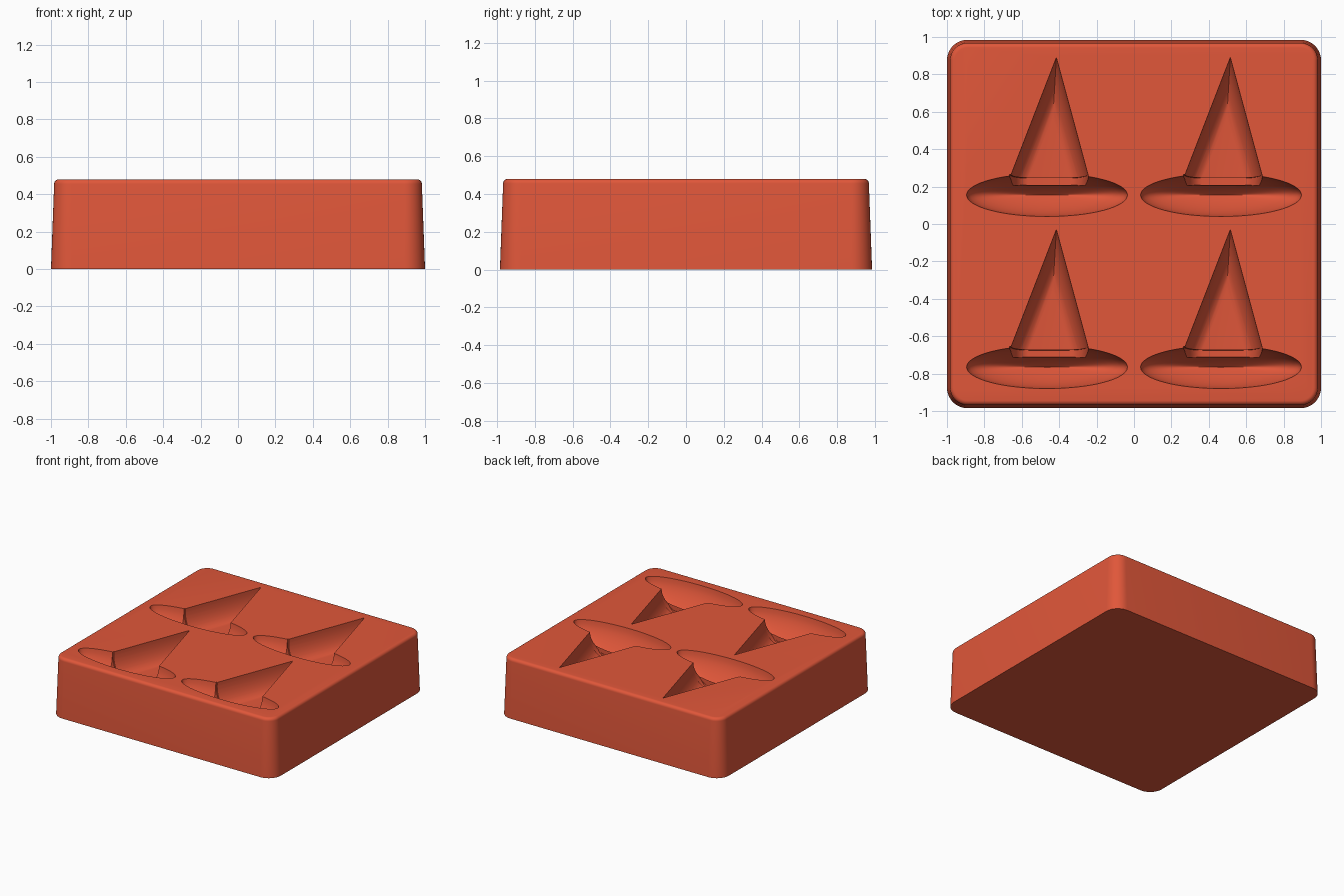
import bpy, bmesh, math
from mathutils import Vector

cube = bpy.data.objects.get("Cube")
if cube:
    bpy.data.objects.remove(cube, do_unlink=True)

HEIGHT = 0.48
STEPS = 10
HATS = [(x, y) for x in (-0.465, 0.465) for y in (0.155, -0.765)]

clay = bpy.data.materials.new("terracotta_red")
clay.use_nodes = True
colour = (0.75, 0.095, 0.042, 1)
clay.diffuse_color = colour
clay.node_tree.nodes["Principled BSDF"].inputs["Base Color"].default_value = colour


def loft(bm, rings):
    """Closed solid through a list of equal-length rings."""
    loops = [[bm.verts.new(p) for p in ring] for ring in rings]
    for a, b in zip(loops, loops[1:]):
        for i in range(len(a)):
            j = (i + 1) % len(a)
            bm.faces.new((a[i], a[j], b[j], b[i]))
    bm.faces.new(loops[0])
    bm.faces.new(loops[-1])


def finish(name, bm):
    bmesh.ops.recalc_face_normals(bm, faces=bm.faces)
    mesh = bpy.data.meshes.new(name)
    bm.to_mesh(mesh)
    bm.free()
    mesh.materials.append(clay)
    obj = bpy.data.objects.new(name, mesh)
    bpy.context.collection.objects.link(obj)
    return obj


def rounded_rect(inset, z, radius=0.11, segments=10):
    hx, hy, r = 1 - inset, 0.985 - inset, radius - inset
    ring = []
    for k, (sx, sy) in enumerate(((1, 1), (-1, 1), (-1, -1), (1, -1))):
        for i in range(segments + 1):
            a = math.pi / 2 * (k + i / segments)
            ring.append((sx * (hx - r) + r * math.cos(a),
                         sy * (hy - r) + r * math.sin(a), z))
    return ring


# Outlines of the hat parts at relative depth t, measured from the brim centre
def brim(t):
    rx = 0.43 * math.sqrt(1 - t * t)
    ry = 0.115 * (1 - t ** 1.7)
    n = 64
    return [(rx * math.cos(2 * math.pi * i / n),
             ry * math.sin(2 * math.pi * i / n)) for i in range(n)]


def crown(t):
    d = 0.1 * (1 - math.sqrt(1 - t * t))
    half = math.atan(0.21 / 0.64)
    w = 0.225 - d / math.cos(half)
    tip = Vector((0.05, 0.735)).lerp(Vector((0.01, 0.05)), d / math.sin(half) / 0.685)
    return [(0.01 - w, 0.05), (0.01 + w, 0.05), tip]


def band(t):
    w = 0.21 - 0.1 * (1 - math.sqrt(1 - t * t))
    y0, y1 = 0.045 + 0.008 * t, 0.11 - 0.02 * t
    return [(0.01 - w, y0), (0.01 + w, y0), (0.01 + w, y1), (0.01 - w, y1)]


def cavity_cutter(name, outline, depth, t_max):
    bm = bmesh.new()
    for cx, cy in HATS:
        levels = [(0, HEIGHT + 0.1)]
        for i in range(STEPS + 1):
            t = t_max * math.sin(math.pi / 2 * i / STEPS)
            levels.append((t, HEIGHT - depth * t))
        loft(bm, [[(cx + x, cy + y, z) for x, y in outline(t)] for t, z in levels])
    obj = finish(name, bm)
    obj.hide_render = True
    return obj


# Block with drafted walls and a rounded top edge
bm = bmesh.new()
rings = [rounded_rect(0, 0)]
for i in range(7):
    a = math.pi / 2 * i / 6
    rings.append(rounded_rect(0.017 + 0.025 * (1 - math.cos(a)),
                              HEIGHT - 0.025 + 0.025 * math.sin(a)))
loft(bm, rings)
block = finish("mould_block", bm)

# Four hat-shaped cavities
cutters = [cavity_cutter("brim_cutter", brim, 0.2, 0.995),
           cavity_cutter("crown_cutter", crown, 0.175, 1.0),
           cavity_cutter("band_cutter", band, 0.195, 1.0)]
bpy.context.view_layer.objects.active = block
for cutter in cutters:
    mod = block.modifiers.new(cutter.name, 'BOOLEAN')
    mod.operation = 'DIFFERENCE'
    mod.solver = 'EXACT'
    mod.object = cutter
    bpy.ops.object.modifier_apply(modifier=mod.name)
    bpy.data.objects.remove(cutter, do_unlink=True)

bpy.ops.object.select_all(action='DESELECT')
block.select_set(True)
bpy.ops.object.shade_smooth_by_angle(angle=math.radians(30))
